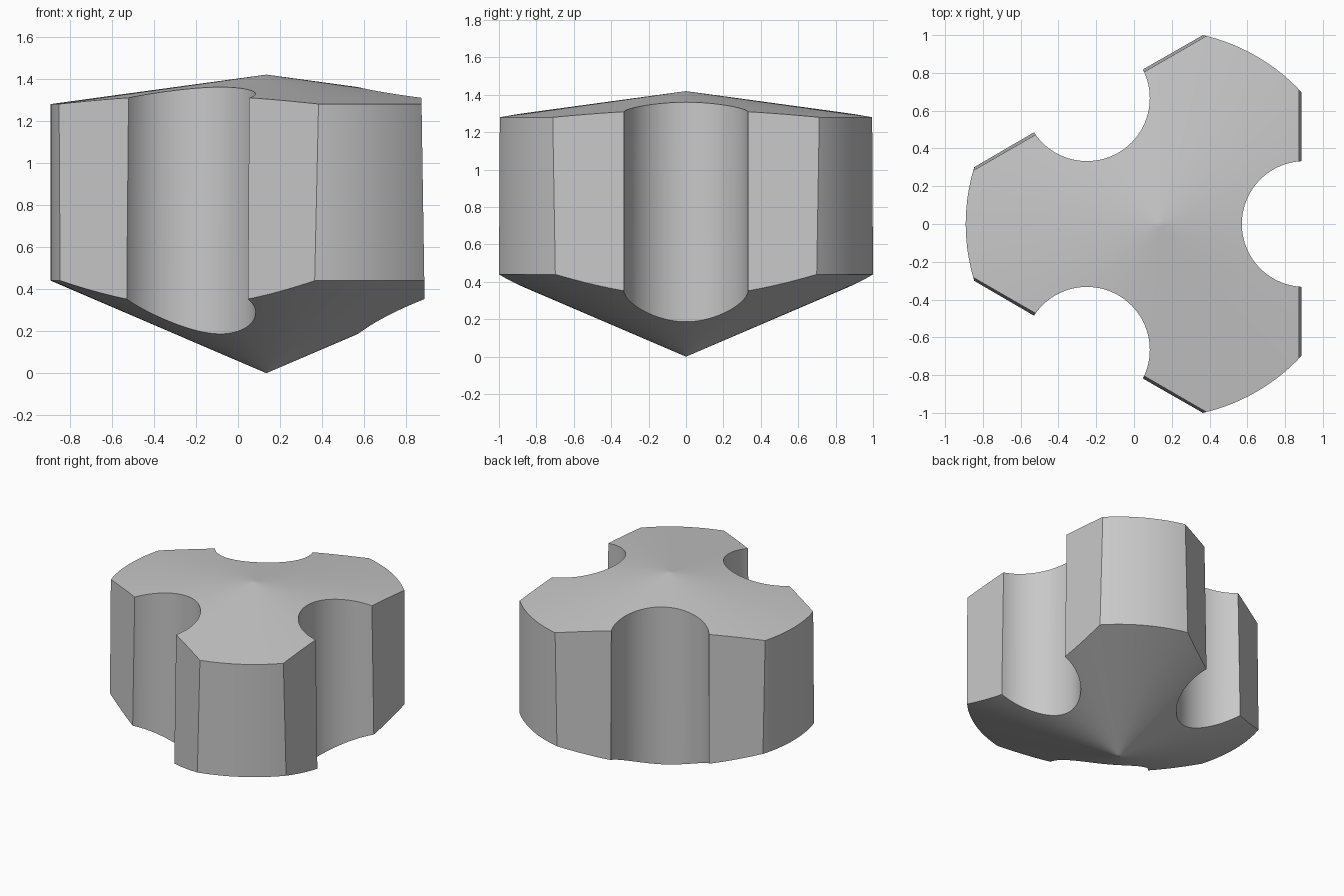
import bpy
import bmesh
import math
from mathutils import Matrix, Vector

if "Cube" in bpy.data.objects:
    bpy.data.objects.remove(bpy.data.objects["Cube"], do_unlink=True)

AXIS_X = 0.135      # axis of the three-fold symmetry
RADIUS = 1.026
TOP, TOP_RIM = 1.42, 1.28
BOTTOM, BOTTOM_RIM = 0.0, 0.44
SEGMENTS = 144


def make_object(name, bm):
    bmesh.ops.recalc_face_normals(bm, faces=bm.faces)
    mesh = bpy.data.meshes.new(name)
    bm.to_mesh(mesh)
    bm.free()
    obj = bpy.data.objects.new(name, mesh)
    obj.location.x = AXIS_X
    bpy.context.collection.objects.link(obj)
    return obj


def cone_point(apex, rim, fraction):
    return Vector((RADIUS * fraction, 0, apex + (rim - apex) * fraction))


# Body: a turned profile with a shallow cone on top and a steeper one below
bm = bmesh.new()
tip = 0.02
profile = [cone_point(BOTTOM, BOTTOM_RIM, f) for f in (0, tip, 1)]
profile += [cone_point(TOP, TOP_RIM, f) for f in (1, tip, 0)]
verts = [bm.verts.new(p) for p in profile]
edges = [bm.edges.new(pair) for pair in zip(verts, verts[1:])]
bmesh.ops.spin(bm, geom=verts + edges, cent=(0, 0, 0), axis=(0, 0, 1),
               angle=math.tau, steps=SEGMENTS, use_duplicate=False)
bmesh.ops.remove_doubles(bm, verts=bm.verts, dist=0.0005)
body = make_object("three_lobed_body", bm)

# Slightly tapered triangular prism that trims the three flats
bm = bmesh.new()
bmesh.ops.create_cone(bm, cap_ends=True, segments=3, depth=2,
                      radius1=2 * 0.761, radius2=2 * 0.73)
tri = bm.verts[:]
angle = math.atan2(tri[0].co.y, tri[0].co.x)
bmesh.ops.rotate(bm, verts=tri, matrix=Matrix.Rotation(math.pi - angle, 3, "Z"))
bmesh.ops.translate(bm, verts=tri, vec=(0, 0, 0.8))
flats = make_object("flat_trimmer", bm)

# Three round grooves
bm = bmesh.new()
for i in range(3):
    place = (Matrix.Rotation(i * math.tau / 3, 4, "Z")
             @ Matrix.Translation((0.769, 0, 0.8)))
    bmesh.ops.create_cone(bm, cap_ends=True, segments=96, depth=2,
                          radius1=0.333, radius2=0.333, matrix=place)
grooves = make_object("groove_cutter", bm)

for cutter, operation in ((flats, "INTERSECT"), (grooves, "DIFFERENCE")):
    cutter.hide_render = True
    mod = body.modifiers.new(cutter.name, "BOOLEAN")
    mod.operation = operation
    mod.solver = "EXACT"
    mod.object = cutter

# Apply the cuts and drop the cutters
bpy.context.view_layer.update()
for obj in bpy.context.selected_objects:
    obj.select_set(False)
bpy.context.view_layer.objects.active = body
body.select_set(True)
for mod in list(body.modifiers):
    bpy.ops.object.modifier_apply(modifier=mod.name)
for cutter in (flats, grooves):
    bpy.data.objects.remove(cutter, do_unlink=True)

# Single grey finish
grey = bpy.data.materials.new("light_grey")
grey.use_nodes = True
colour = (0.58, 0.58, 0.58, 1)
grey.diffuse_color = colour
grey.node_tree.nodes["Principled BSDF"].inputs["Base Color"].default_value = colour
body.data.materials.clear()
body.data.materials.append(grey)
for face in body.data.polygons:
    face.material_index = 0

bpy.ops.object.shade_smooth_by_angle(angle=math.radians(30))
